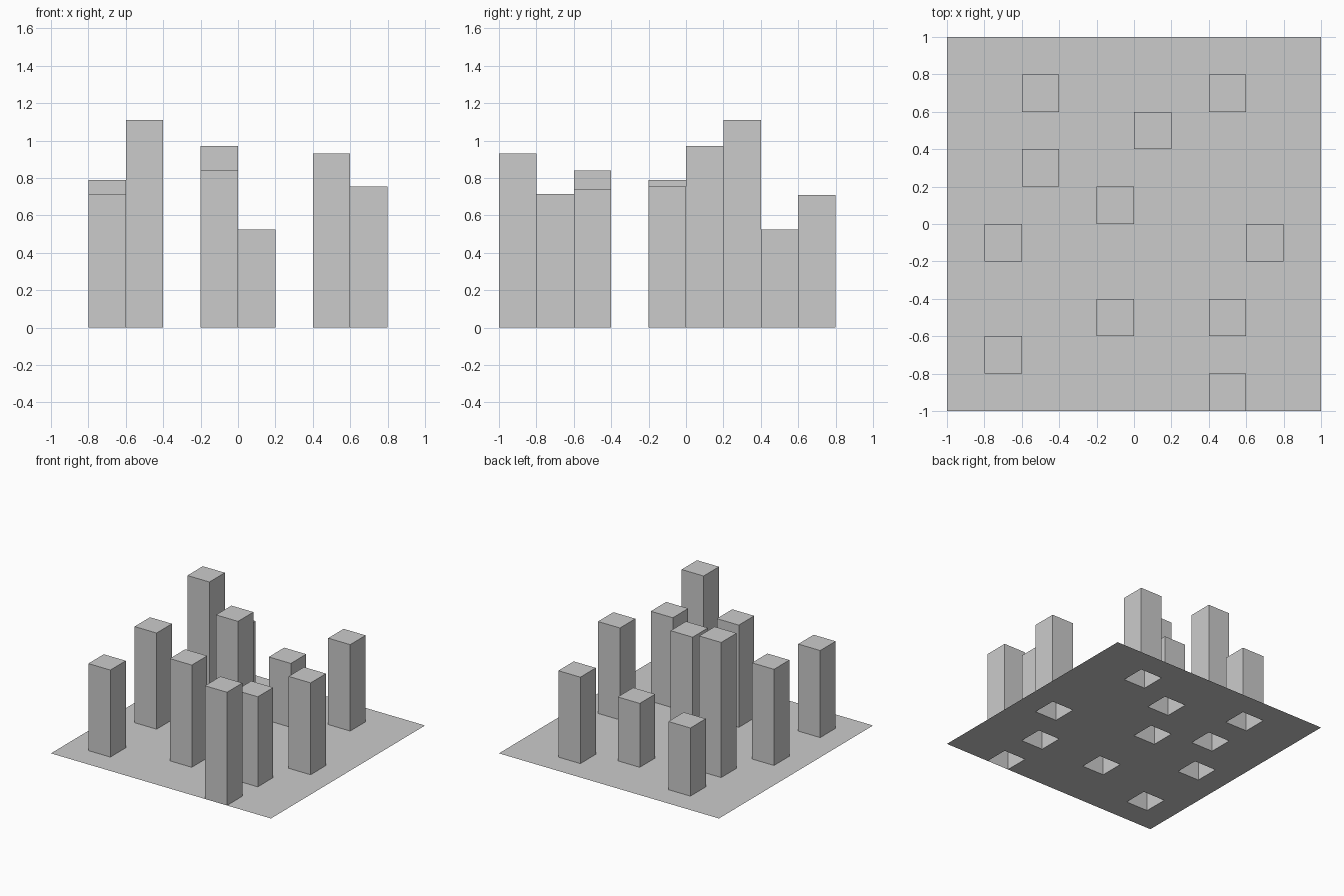
import bpy, bmesh
from mathutils import Vector

if "Cube" in bpy.data.objects:
    bpy.data.objects.remove(bpy.data.objects["Cube"])

# Tower heights keyed by grid cell (column from left, row from front)
CELL = 0.2
TOWERS = {
    (2, 8): 0.56, (7, 8): 0.71, (5, 7): 0.525, (2, 6): 1.11,
    (4, 5): 0.97, (1, 4): 0.79, (8, 4): 0.755, (4, 2): 0.84,
    (7, 2): 0.74, (1, 1): 0.715, (7, 0): 0.93,
}

# Flat ground sheet divided into 10 x 10 cells
bm = bmesh.new()
bmesh.ops.create_grid(bm, x_segments=10, y_segments=10, size=1)


def cell_of(face):
    c = face.calc_center_median()
    return int((c.x + 1) / CELL), int((c.y + 1) / CELL)


# Raise the chosen cells into towers, left hollow underneath
raised = [(f, TOWERS[cell_of(f)]) for f in bm.faces if cell_of(f) in TOWERS]
for face, height in raised:
    top = bmesh.ops.extrude_discrete_faces(bm, faces=[face])["faces"][0]
    bmesh.ops.translate(bm, verts=top.verts, vec=Vector((0, 0, height)))

bm.normal_update()
mesh = bpy.data.meshes.new("ground_with_towers")
bm.to_mesh(mesh)
bm.free()
obj = bpy.data.objects.new("ground_with_towers", mesh)
bpy.context.collection.objects.link(obj)
